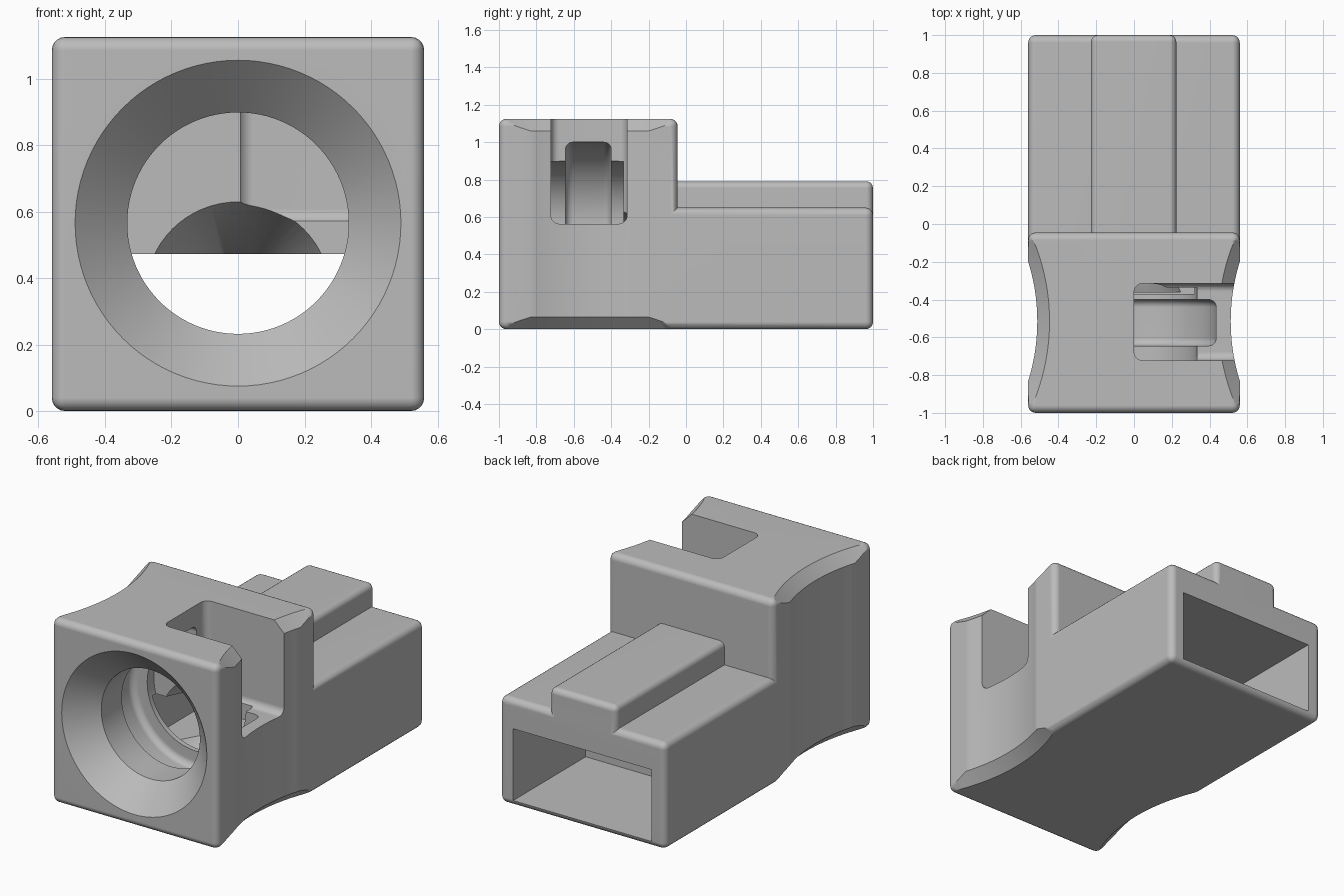
import bpy, bmesh, math
from mathutils import Matrix, Vector

if "Cube" in bpy.data.objects:
    bpy.data.objects.remove(bpy.data.objects["Cube"])

plastic = bpy.data.materials.new("grey_plastic")
plastic.diffuse_color = (0.5, 0.5, 0.5, 1)
plastic.use_nodes = True
plastic.node_tree.nodes["Principled BSDF"].inputs["Base Color"].default_value = plastic.diffuse_color


def finish(name, bm):
    bmesh.ops.recalc_face_normals(bm, faces=bm.faces)
    mesh = bpy.data.meshes.new(name)
    bm.to_mesh(mesh)
    bm.free()
    mesh.materials.append(plastic)
    ob = bpy.data.objects.new(name, mesh)
    bpy.context.collection.objects.link(ob)
    return ob


def side_profile(name, pts, x0, x1, radius=0.0, keep=lambda e: True):
    """Extrude a (y, z) outline along x and round the chosen edges."""
    bm = bmesh.new()
    face = bm.faces.new([bm.verts.new((x0, y, z)) for y, z in pts])
    ext = bmesh.ops.extrude_face_region(bm, geom=[face])
    for v in ext["geom"]:
        if isinstance(v, bmesh.types.BMVert):
            v.co.x = x1
    bmesh.ops.recalc_face_normals(bm, faces=bm.faces)
    if radius:
        bmesh.ops.bevel(bm, geom=[e for e in bm.edges if keep(e)], offset=radius,
                        segments=5, profile=0.5, affect='EDGES')
    return finish(name, bm)


def box(name, x0, x1, y0, y1, z0, z1, radius=0.0):
    return side_profile(name, [(y0, z0), (y1, z0), (y1, z1), (y0, z1)], x0, x1, radius)


def lathe(name, pts, centre, axis, steps):
    """Spin (radius, height) points about the y or z axis."""
    bm = bmesh.new()
    vs = [bm.verts.new((r, 0, h)) for r, h in pts]
    es = [bm.edges.new(p) for p in zip(vs, vs[1:])]
    bmesh.ops.spin(bm, geom=vs + es, cent=(0, 0, 0), axis=(0, 0, 1),
                   angle=2 * math.pi, steps=steps)
    bmesh.ops.remove_doubles(bm, verts=bm.verts, dist=1e-5)
    if axis == 'Y':
        bm.transform(Matrix.Rotation(-math.pi / 2, 4, 'X'))
    bm.transform(Matrix.Translation(Vector(centre)))
    return finish(name, bm)


def combine(target, tool, operation):
    mod = target.modifiers.new("bool", 'BOOLEAN')
    mod.operation, mod.object, mod.solver = operation, tool, 'EXACT'
    bpy.context.view_layer.objects.active = target
    bpy.ops.object.modifier_apply(modifier=mod.name)
    bpy.data.objects.remove(tool)


# stepped body, all outer edges rounded except the inner step corner
outline = [(-1, 0), (1, 0), (1, 0.65), (-0.045, 0.65), (-0.045, 1.125), (-1, 1.125)]
body = side_profile("connector_housing", outline, -0.56, 0.56, 0.04,
                    lambda e: e.is_convex)

# key ridge on the rear half
combine(body, box("key_ridge", -0.228, 0.224, -0.2, 0.9995, 0.52, 0.79, 0.035), 'UNION')

# finger scallops with flared ends on both sides
for s in (-1, 1):
    pts = [(0, -0.05), (1.175, -0.05), (1.06, 0.065), (1.06, 1.06), (1.175, 1.175), (0, 1.175)]
    combine(body, lathe("scallop_cutter", pts, (s * 1.572, -0.515, 0), 'Z', 160), 'DIFFERENCE')

# flared front bore with a rounded inner groove
def corner(y, d0, d1):
    return [(0.395 + 0.04 * math.sin(a), y - 0.04 * math.cos(a))
            for a in (math.radians(d0 + (d1 - d0) * i / 5) for i in range(6))]

bore = [(0, -1.05), (0.54, -1.05), (0.333, -0.843), (0.333, -0.645)]
bore += corner(-0.605, 0, 90) + corner(-0.44, 90, 180)
bore += [(0.333, -0.40), (0.333, -0.335), (0, -0.335)]
combine(body, lathe("bore_cutter", bore, (0, 0, 0.565), 'Y', 96), 'DIFFERENCE')

# tapered lead-in behind the bore
combine(body, lathe("taper_cutter", [(0, -0.36), (0.29, -0.36), (0.12, 0.03), (0, 0.03)],
                    (0, 0, 0.35), 'Y', 64), 'DIFFERENCE')

# middle channel and rear pocket
combine(body, box("channel_cutter", -0.35, 0.35, -0.37, 0.4, 0.2, 0.473), 'DIFFERENCE')
combine(body, box("pocket_cutter", -0.467, 0.467, 0.3, 1.1, 0.035, 0.4735), 'DIFFERENCE')

# latch window open to the top and right side
combine(body, box("window_cutter", 0, 0.8, -0.722, -0.315, 0.563, 1.4, 0.045), 'DIFFERENCE')

# smooth curved areas, keep flats flat
bpy.ops.object.select_all(action='DESELECT')
body.select_set(True)
bpy.context.view_layer.objects.active = body
bpy.ops.object.shade_smooth_by_angle(angle=math.radians(28))
wn = body.modifiers.new("weighted_normals", 'WEIGHTED_NORMAL')
wn.keep_sharp = True
